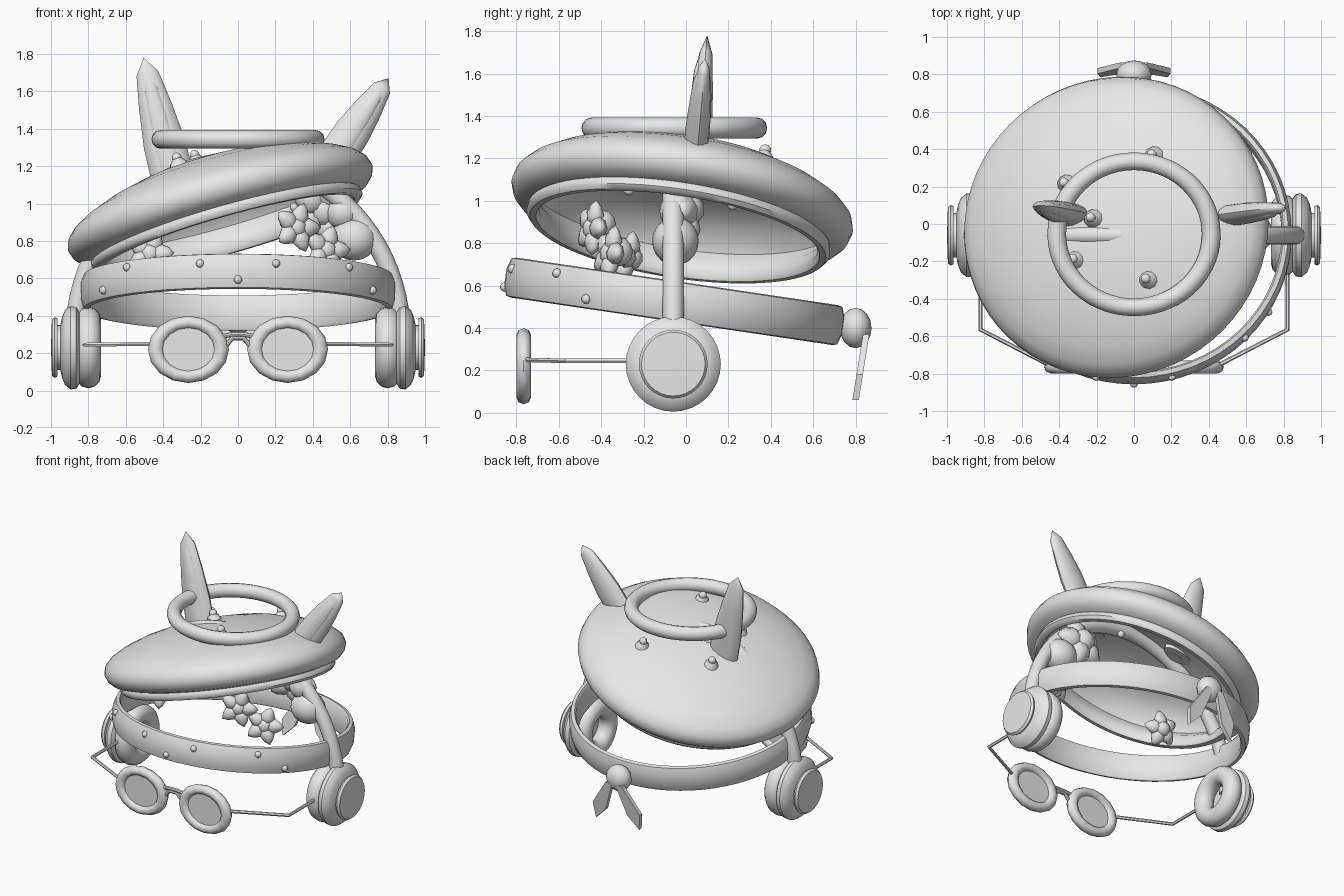
import bpy, bmesh, math
from mathutils import Vector, Matrix

cube = bpy.data.objects.get("Cube")
if cube:
    bpy.data.objects.remove(cube)

grey = bpy.data.materials.new("light_grey")
grey.use_nodes = True
grey.diffuse_color = (0.8, 0.8, 0.8, 1)
grey.node_tree.nodes["Principled BSDF"].inputs["Base Color"].default_value = (0.8, 0.8, 0.8, 1)


def finish(ob, name, angle=35):
    ob.name = name
    ob.data.materials.clear()
    ob.data.materials.append(grey)
    bpy.ops.object.select_all(action='DESELECT')
    ob.select_set(True)
    bpy.context.view_layer.objects.active = ob
    bpy.ops.object.shade_smooth_by_angle(angle=math.radians(angle))
    return ob


def facing(direction):
    return Vector(direction).to_track_quat('Z', 'Y').to_matrix().to_4x4()


def from_bmesh(bm, name, matrix=Matrix(), angle=35):
    bmesh.ops.remove_doubles(bm, verts=bm.verts, dist=0.0005)
    bmesh.ops.recalc_face_normals(bm, faces=bm.faces)
    bm.transform(matrix)
    me = bpy.data.meshes.new(name)
    bm.to_mesh(me)
    bm.free()
    ob = bpy.data.objects.new(name, me)
    bpy.context.collection.objects.link(ob)
    return finish(ob, name, angle)


def lathe(name, profile, matrix=Matrix(), steps=48, closed=False, angle=35):
    bm = bmesh.new()
    vs = [bm.verts.new((r, 0, z)) for r, z in profile]
    pairs = list(zip(vs, vs[1:])) + ([(vs[-1], vs[0])] if closed else [])
    es = [bm.edges.new(p) for p in pairs]
    bmesh.ops.spin(bm, geom=vs + es, cent=(0, 0, 0), axis=(0, 0, 1),
                   angle=math.tau, steps=steps)
    return from_bmesh(bm, name, matrix, angle)


def ball(name, loc, size, segs=16):
    bm = bmesh.new()
    bmesh.ops.create_uvsphere(bm, u_segments=segs, v_segments=max(segs // 2, 5), radius=1)
    return from_bmesh(bm, name, Matrix.Translation(loc) @ Matrix.Diagonal((*size, 1)), 50)


def torus(name, loc, axis, major, minor, scale=(1, 1, 1), steps=48, sides=12):
    ring = [(major + minor * math.cos(i * math.tau / sides),
             minor * math.sin(i * math.tau / sides)) for i in range(sides)]
    m = Matrix.Translation(loc) @ Matrix.Diagonal((*scale, 1)) @ facing(axis)
    return lathe(name, ring, m, steps, True, 50)


def tube(name, points, radius, res=4):
    cu = bpy.data.curves.new(name, 'CURVE')
    cu.dimensions = '3D'
    cu.bevel_depth = radius
    cu.bevel_resolution = res
    cu.use_fill_caps = True
    sp = cu.splines.new('POLY')
    sp.points.add(len(points) - 1)
    for p, co in zip(sp.points, points):
        p.co = (*co, 1)
    ob = bpy.data.objects.new(name, cu)
    bpy.context.collection.objects.link(ob)
    bpy.ops.object.select_all(action='DESELECT')
    ob.select_set(True)
    bpy.context.view_layer.objects.active = ob
    bpy.ops.object.convert(target='MESH')
    return finish(bpy.context.view_layer.objects.active, name, 40)


# Tilted hat with a thick rounded edge, hollow underneath
hat_frame = (Matrix.Translation((-0.1, -0.015, 0.995)) @ Matrix.Diagonal((1.02, 0.98, 1, 1))
             @ facing((-0.29, 0.15, 1)))
lathe("hat", [(0, 0.25), (0.2, 0.243), (0.4, 0.212), (0.56, 0.17), (0.69, 0.12), (0.77, 0.075),
              (0.815, 0.03), (0.83, -0.02), (0.815, -0.065), (0.78, -0.1), (0.73, -0.115),
              (0.72, -0.105), (0.735, -0.12), (0.738, -0.15), (0.72, -0.17), (0.69, -0.17),
              (0.675, -0.145), (0.69, -0.08), (0.74, -0.02), (0.7, 0.06), (0.56, 0.14),
              (0.4, 0.185), (0.2, 0.215), (0, 0.225)], hat_frame, 64, angle=48)

# Halo ring above the hat
torus("halo", (0, -0.055, 1.343), (0, 0, 1), 0.413, 0.05, (1, 0.945, 1), 56)


# Ears: flattened tapering spikes with a raised inner panel
def ear(name, base, tip, width, depth):
    base, tip = Vector(base), Vector(tip)
    up = (tip - base).normalized()
    side = Vector((0, 1, 0)).cross(up).normalized()
    rot = Matrix((side, up.cross(side), up)).transposed().to_4x4()
    length = (tip - base).length
    for part, k, shift in (("outer", 1, 0), ("inner", 0.6, -0.5 * depth)):
        m = (Matrix.Translation(base + Vector((0, shift, 0))) @ rot
             @ Matrix.Diagonal((width * k, depth * k, length * (0.86 if k < 1 else 1), 1)))
        lathe(f"{name}_{part}", [(0, 0), (1, 0), (0.98, 0.3), (0.78, 0.6), (0.52, 0.87), (0, 1)],
              m, 12, angle=45)


ear("right_ear", (-0.345, 0.05, 1.12), (-0.505, 0.1, 1.78), 0.115, 0.06)
ear("left_ear", (0.53, 0.05, 1.26), (0.805, 0.09, 1.67), 0.1, 0.055)

# Pins standing on the hat, following the curve of the dome
for x, y in ((0.12, 0.36), (-0.3, -0.2), (0.12, -0.32), (-0.2, 0.02), (-0.37, 0.22)):
    local = hat_frame.inverted() @ Vector((x, y, 1.15))
    dome = 0.235 - 0.3 * (local.x ** 2 + local.y ** 2)
    m = hat_frame @ Matrix.Translation((local.x, local.y, dome))
    lathe("pin_cone", [(0, 0), (0.055, 0), (0.045, 0.03), (0.02, 0.06), (0, 0.06)], m, 10)
    ball("pin_head", m @ Vector((0, 0, 0.06)), (0.028,) * 3, 10)
for p in ((0.25, -0.27, 1.05), (0.3, 0.22, 0.98)):
    ball("inner_bead", p, (0.025,) * 3, 10)

# Headband, higher at the front, with studs
band_frame = (Matrix.Translation((0, -0.055, 0.526)) @ Matrix.Rotation(math.radians(-8.4), 4, 'X')
              @ Matrix.Diagonal((1, 0.955, 1, 1)))
lathe("headband", [(0.8, -0.095), (0.825, -0.09), (0.843, -0.04), (0.843, 0.04), (0.825, 0.09),
                   (0.8, 0.095), (0.79, 0.08), (0.79, -0.08)], band_frame, 64, True)
for a, h in ((0, -0.05), (14, 0.04), (-14, 0.04), (45, 0.05), (-45, 0.05), (59, -0.05), (-59, -0.05)):
    t = math.radians(a)
    p = band_frame @ Vector((0.838 * math.sin(t), -0.838 * math.cos(t), h))
    ball("stud", p, (0.023,) * 3, 8)

# Knot and two ribbon tails at the back
ball("knot", (0, 0.8, 0.4), (0.095, 0.075, 0.095), 16)
for s in (-1, 1):
    bm = bmesh.new()
    outline = [(0.01, 0.38), (0.07, 0.37), (0.195, 0.18), (0.18, 0.06), (0.09, 0.15)]
    f = bm.faces.new([bm.verts.new((s * x, 0.775 + 0.16 * z, z)) for x, z in outline])
    ext = bmesh.ops.extrude_face_region(bm, geom=[f])
    bmesh.ops.translate(bm, vec=(0, 0.03, 0),
                        verts=[v for v in ext["geom"] if isinstance(v, bmesh.types.BMVert)])
    from_bmesh(bm, "ribbon_tail")

# Headphone arch, just breaking through the hat on its low side
tube("headphone_arch", [(0.875 * math.cos(math.pi * i / 40), -0.06,
                         0.28 + 0.945 * math.sin(math.pi * i / 40)) for i in range(41)], 0.05)

# Ear cups, pads and temple rods on both sides
for s, side in ((-1, "right"), (1, "left")):
    m = Matrix.Translation((0, -0.06, 0.23)) @ facing((s, 0, 0))
    lathe(side + "_cup", [(0, 0.85), (0.15, 0.845), (0.19, 0.845), (0.22, 0.865), (0.224, 0.895),
                          (0.2, 0.925), (0.165, 0.94), (0.12, 0.95), (0.12, 0.97), (0.155, 0.965),
                          (0.162, 0.98), (0.15, 0.995), (0, 1)], m, 32)
    torus(side + "_pad", (s * 0.8, -0.06, 0.23), (1, 0, 0), 0.15, 0.068, steps=32)
    tube(side + "_temple", [(s * 0.45, -0.755, 0.25), (s * 0.82, -0.565, 0.245),
                            (s * 0.82, -0.2, 0.245)], 0.012, 1)
    # Goggle rim and lens
    c = (s * 0.265, -0.765, 0.22)
    torus(side + "_rim", c, (0, 1, 0), 0.15, 0.035, (1.17, 1, 0.97), 16, 8)
    lathe(side + "_lens", [(0, -0.01), (0.15, -0.01), (0.15, 0.01), (0, 0.01)],
          Matrix.Translation(c) @ Matrix.Diagonal((1.15, 1, 0.97, 1)) @ facing((0, 1, 0)), 24)
for z, drop in ((0.28, 0.07), (0.3, 0.01)):
    tube("bridge", [(-0.09, -0.765, z - drop), (-0.03, -0.77, z), (0.03, -0.77, z),
                    (0.09, -0.765, z - drop)], 0.013, 2)


# Flowers with plump pointed petals around a round centre
def flower(name, loc, axis, size):
    frame = Matrix.Translation(loc) @ facing(axis)
    for i in range(5):
        m = (frame @ Matrix.Rotation(i * math.tau / 5, 4, 'Z') @ Matrix.Rotation(1.4, 4, 'Y')
             @ Matrix.Diagonal((0.8, 1, 1, 1)))
        lathe(name + "_petal", [(0, 0), (0.32 * size, 0.2 * size), (0.38 * size, 0.5 * size),
                                (0.22 * size, 0.8 * size), (0, size)], m, 8, angle=50)
    ball(name + "_centre", loc, (0.42 * size,) * 3, 10)


flower("upper_flower", (0.31, -0.43, 0.87), (0.45, -1, 0.1), 0.14)
flower("lower_flower", (0.47, -0.35, 0.75), (0.45, -1, 0.2), 0.14)
flower("right_flower", (-0.47, -0.26, 0.73), (-0.1, -1, 0.3), 0.135)
flower("leaf_cluster", (0.46, 0, 0.96), (0.1, -1, -0.2), 0.21)
for p in ((0.3, -0.4, 0.89), (0.46, -0.32, 0.76)):
    ball("flower_bud", p, (0.07,) * 3, 12)

# Berries tucked beside the arch
ball("large_berry", (0.62, -0.05, 0.81), (0.125, 0.11, 0.115), 20)
ball("small_berry", (0.56, -0.04, 0.95), (0.09, 0.085, 0.09), 20)
